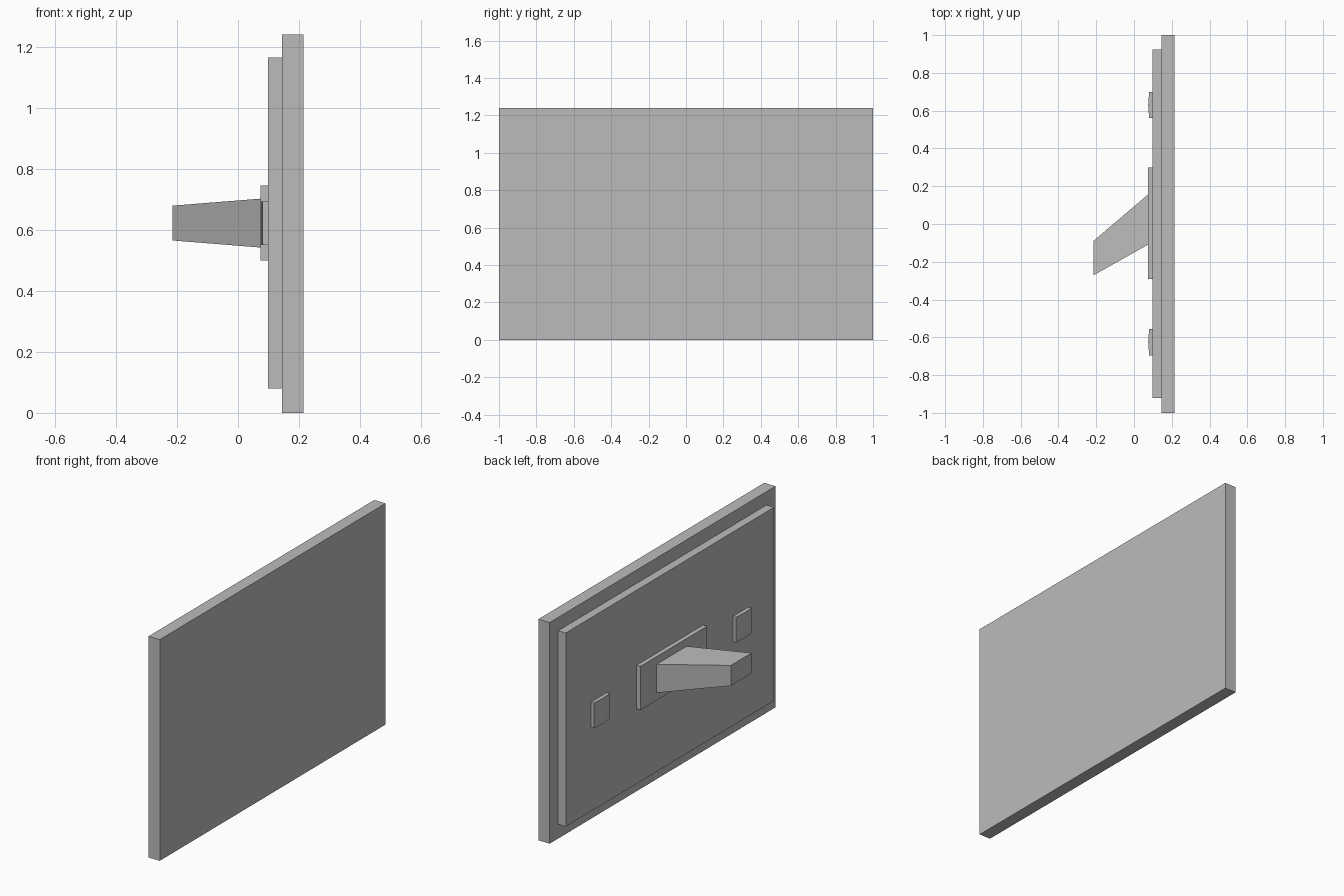
import bpy, bmesh

if "Cube" in bpy.data.objects:
    bpy.data.objects.remove(bpy.data.objects["Cube"])

grey = bpy.data.materials.new("plain_grey")
grey.diffuse_color = (0.5, 0.5, 0.5, 1)
grey.use_nodes = True
grey.node_tree.nodes["Principled BSDF"].inputs["Base Color"].default_value = grey.diffuse_color


def finish(name, bm):
    bmesh.ops.recalc_face_normals(bm, faces=bm.faces)
    mesh = bpy.data.meshes.new(name)
    bm.to_mesh(mesh)
    bm.free()
    mesh.materials.append(grey)
    obj = bpy.data.objects.new(name, mesh)
    bpy.context.collection.objects.link(obj)
    return obj


def frustum(name, a, b):
    """Solid between two rectangles, each given as (x, y0, y1, z0, z1)."""
    bm = bmesh.new()
    rings = []
    for x, y0, y1, z0, z1 in (a, b):
        rings.append([bm.verts.new((x, y, z))
                      for y, z in ((y0, z0), (y1, z0), (y1, z1), (y0, z1))])
    for ring in rings:
        bm.faces.new(ring)
    for i in range(4):
        j = (i + 1) % 4
        bm.faces.new((rings[0][i], rings[0][j], rings[1][j], rings[1][i]))
    return finish(name, bm)


def box(name, x0, x1, *rect):
    return frustum(name, (x0, *rect), (x1, *rect))


def screw(name, y):
    """Square screw head with a shallow vertical ridge."""
    profile = [(0.10, -0.07), (0.08, -0.07), (0.075, 0), (0.08, 0.07), (0.10, 0.07)]
    bm = bmesh.new()
    face = bm.faces.new([bm.verts.new((px, y + py, 0.55)) for px, py in profile])
    ext = bmesh.ops.extrude_face_region(bm, geom=[face], use_keep_orig=True)
    top = [v for v in ext["geom"] if isinstance(v, bmesh.types.BMVert)]
    bmesh.ops.translate(bm, vec=(0, 0, 0.142), verts=top)
    return finish(name, bm)


# Wall plate in two steps
box("back_plate", 0.145, 0.215, -1.0, 1.0, 0.0, 1.24)
box("front_plate", 0.098, 0.145, -0.92, 0.925, 0.08, 1.165)

# Switch surround and tapered toggle lever
box("switch_surround", 0.073, 0.098, -0.292, 0.298, 0.50, 0.745)
frustum("toggle_lever", (0.073, -0.11, 0.155, 0.542, 0.702),
        (-0.215, -0.272, -0.09, 0.565, 0.679))

# Screw heads either side
for side, y in (("left", 0.63), ("right", -0.625)):
    screw("screw_" + side, y)
